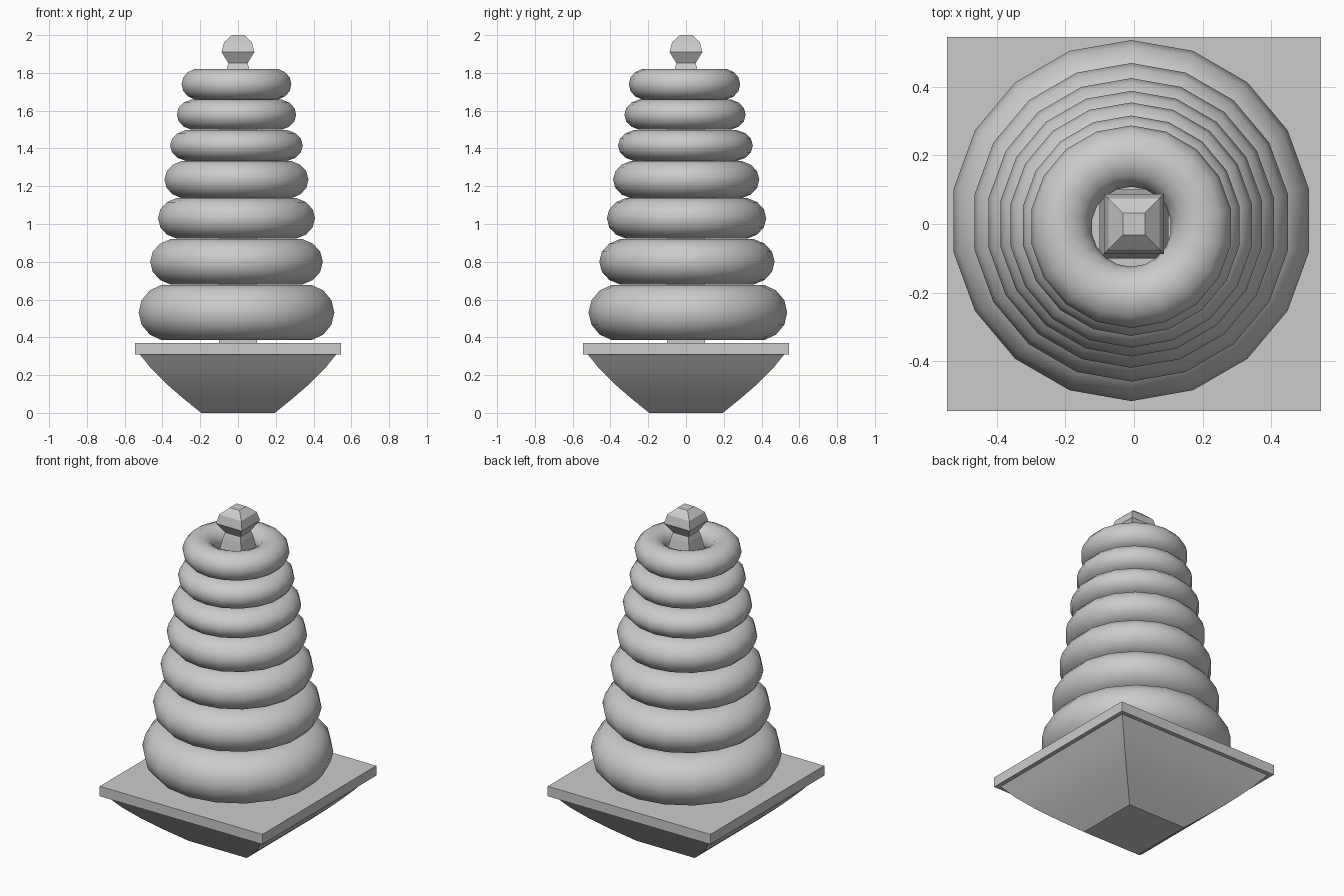
import bpy
import math

cube = bpy.data.objects.get("Cube")
if cube:
    bpy.data.objects.remove(cube, do_unlink=True)

GREY = (0.6, 0.6, 0.6, 1.0)
grey = bpy.data.materials.new("plain grey")
grey.use_nodes = True
grey.diffuse_color = GREY
grey.node_tree.nodes["Principled BSDF"].inputs["Base Color"].default_value = GREY


def make_object(name, verts, faces, smooth_angle=None):
    mesh = bpy.data.meshes.new(name)
    mesh.from_pydata(verts, [], faces)
    mesh.materials.append(grey)
    obj = bpy.data.objects.new(name, mesh)
    bpy.context.collection.objects.link(obj)
    if smooth_angle:
        bpy.ops.object.select_all(action="DESELECT")
        obj.select_set(True)
        bpy.context.view_layer.objects.active = obj
        bpy.ops.object.shade_smooth_by_angle(angle=math.radians(smooth_angle))
    return obj


def square_stack(name, profile, smooth_angle=None):
    """Square sections (half width, height) joined from bottom to top and capped."""
    verts = [(sx * w, sy * w, z) for w, z in profile
             for sx, sy in ((-1, -1), (1, -1), (1, 1), (-1, 1))]
    faces = [(3, 2, 1, 0)]
    for level in range(len(profile) - 1):
        a = level * 4
        for i in range(4):
            j = (i + 1) % 4
            faces.append((a + i, a + j, a + 4 + j, a + 4 + i))
    top = len(verts) - 4
    faces.append((top, top + 1, top + 2, top + 3))
    return make_object(name, verts, faces, smooth_angle)


def ring(name, radius, bottom, top, cx, cy, sides=18, minor=14):
    """Thick ring with an oval section; the hole grows with the ring."""
    hole = radius * 0.395
    major, half = (radius + hole) / 2, (radius - hole) / 2
    mid = (top + bottom) / 2
    rise = (top - bottom) / 2 / math.sin(math.tau * 3 / minor)
    verts, faces = [], []
    for i in range(sides):
        a = math.pi / 2 + math.tau * i / sides
        for j in range(minor):
            b = math.tau * j / minor
            r = major + half * math.cos(b)
            verts.append((cx + r * math.cos(a), cy + r * math.sin(a),
                          mid + rise * math.sin(b)))
            i2, j2 = (i + 1) % sides, (j + 1) % minor
            faces.append((i * minor + j, i2 * minor + j,
                          i2 * minor + j2, i * minor + j2))
    return make_object(name, verts, faces, 60)


# Rocker base with curved sides, and the plate on top of it
square_stack("rocker_base", [(0.195, 0), (0.29, 0.077), (0.38, 0.155),
                             (0.46, 0.235), (0.522, 0.312)], 30)
square_stack("base_plate", [(0.545, 0.31), (0.545, 0.37)])

# Tapered post and faceted knob
square_stack("post", [(0.1, 0.365), (0.1, 1.6), (0.06, 1.82), (0.05, 1.855)])
square_stack("knob", [(0.05, 1.85), (0.087, 1.91), (0.074, 1.962), (0.032, 2.0)])

# Seven stacked rings: radius, bottom, top, y offset
rings = [
    (0.526, 0.385, 0.678, 0.010),
    (0.464, 0.680, 0.920, 0.005),
    (0.422, 0.923, 1.137, 0.003),
    (0.387, 1.137, 1.333, 0.001),
    (0.357, 1.334, 1.497, -0.003),
    (0.321, 1.500, 1.658, -0.005),
    (0.295, 1.660, 1.820, -0.008),
]
for n, (radius, bottom, top, cy) in enumerate(rings, 1):
    ring(f"ring_{n}", radius, bottom, top, -0.008, cy)
